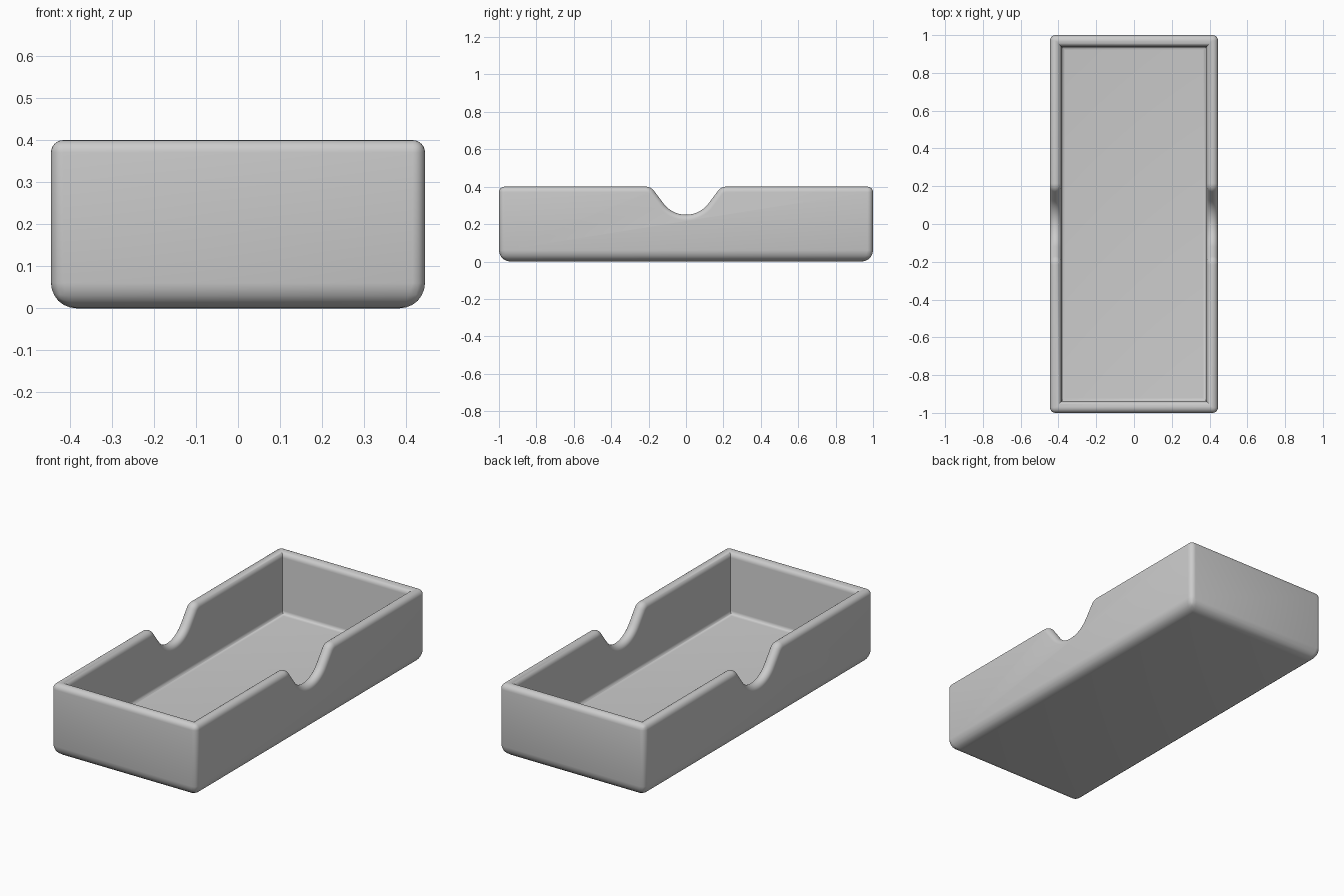
import bpy
import bmesh
from math import sin, cos, tan, radians

cube = bpy.data.objects.get("Cube")
if cube:
    bpy.data.objects.remove(cube)

HALF_X, HALF_Y, HEIGHT = 0.445, 1.0, 0.4
WALL, FLOOR = 0.06, 0.06
ROUND = 0.06  # largest edge radius, used along the base

grey = bpy.data.materials.new("plain_grey")
grey.use_nodes = True
colour = (0.6, 0.6, 0.6, 1)
grey.diffuse_color = colour
grey.node_tree.nodes["Principled BSDF"].inputs["Base Color"].default_value = colour


def notch_profile(dip=0.15, lip=0.055, slope=radians(53), steps=10):
    """Finger notch as (y, z): round bottom, sloping sides, soft shoulders."""
    half = [(dip * sin(slope * i / steps), HEIGHT - dip * cos(slope * i / steps))
            for i in range(steps + 1)]
    lip_y = dip * sin(slope) + dip * cos(slope) / tan(slope) + lip * tan(slope / 2)
    for i in range(steps + 1):
        t = slope * (1 - i / steps)
        half.append((lip_y - lip * sin(t), HEIGHT - lip + lip * cos(t)))
    return [(-y, z) for y, z in reversed(half[1:])] + half


bm = bmesh.new()
weight = bm.edges.layers.float.new("bevel_weight_edge")
notch = notch_profile()


def wall_side(x, end, base):
    """Rim points from front to back, then the two base corners."""
    rim = [(-end, HEIGHT)] + notch + [(end, HEIGHT)]
    rim = [bm.verts.new((x, y, z)) for y, z in rim]
    foot = [bm.verts.new((x, y, base)) for y in (-end, end)]
    bm.faces.new(rim + foot[::-1])
    return rim, foot


def shell(x, y, base):
    """Four upright faces and a base; returns the two side rims."""
    (rim_a, foot_a), (rim_b, foot_b) = wall_side(-x, y, base), wall_side(x, y, base)
    for i, j in ((0, 0), (-1, 1)):
        bm.faces.new((rim_a[i], rim_b[i], foot_b[j], foot_a[j]))
    bm.faces.new(foot_a + foot_b[::-1])
    return rim_a, rim_b


# Outer and inner shells joined by the rim
outer = shell(HALF_X, HALF_Y, 0)
inner = shell(HALF_X - WALL, HALF_Y - WALL, FLOOR)
for o, n in zip(outer, inner):
    for i in range(len(o) - 1):
        bm.faces.new((o[i], o[i + 1], n[i + 1], n[i]))
for i in (0, -1):
    bm.faces.new((outer[0][i], outer[1][i], inner[1][i], inner[0][i]))
bmesh.ops.recalc_face_normals(bm, faces=bm.faces)

# Rounding: full base, half-wall rim and outer corners, small floor fillet
outer_rim, inner_rim = set(outer[0] + outer[1]), set(inner[0] + inner[1])
for e in bm.edges:
    ends = set(e.verts)
    heights = [v.co.z for v in e.verts]
    if ends <= outer_rim or ends <= inner_rim:
        e[weight] = 0.49
    elif max(heights) < 0.01:
        e[weight] = 1.0
    elif max(heights) < FLOOR + 0.01:
        e[weight] = 0.33
    elif min(heights) < 0.01:
        e[weight] = 0.49

mesh = bpy.data.meshes.new("tray")
bm.to_mesh(mesh)
bm.free()
mesh.materials.append(grey)
tray = bpy.data.objects.new("tray", mesh)
bpy.context.collection.objects.link(tray)

bevel = tray.modifiers.new("rounded_edges", 'BEVEL')
bevel.limit_method = 'WEIGHT'
bevel.width = ROUND
bevel.segments = 6
bevel.use_clamp_overlap = False

bpy.context.view_layer.objects.active = tray
tray.select_set(True)
bpy.ops.object.modifier_apply(modifier=bevel.name)
bpy.ops.object.shade_smooth_by_angle(angle=radians(35))
